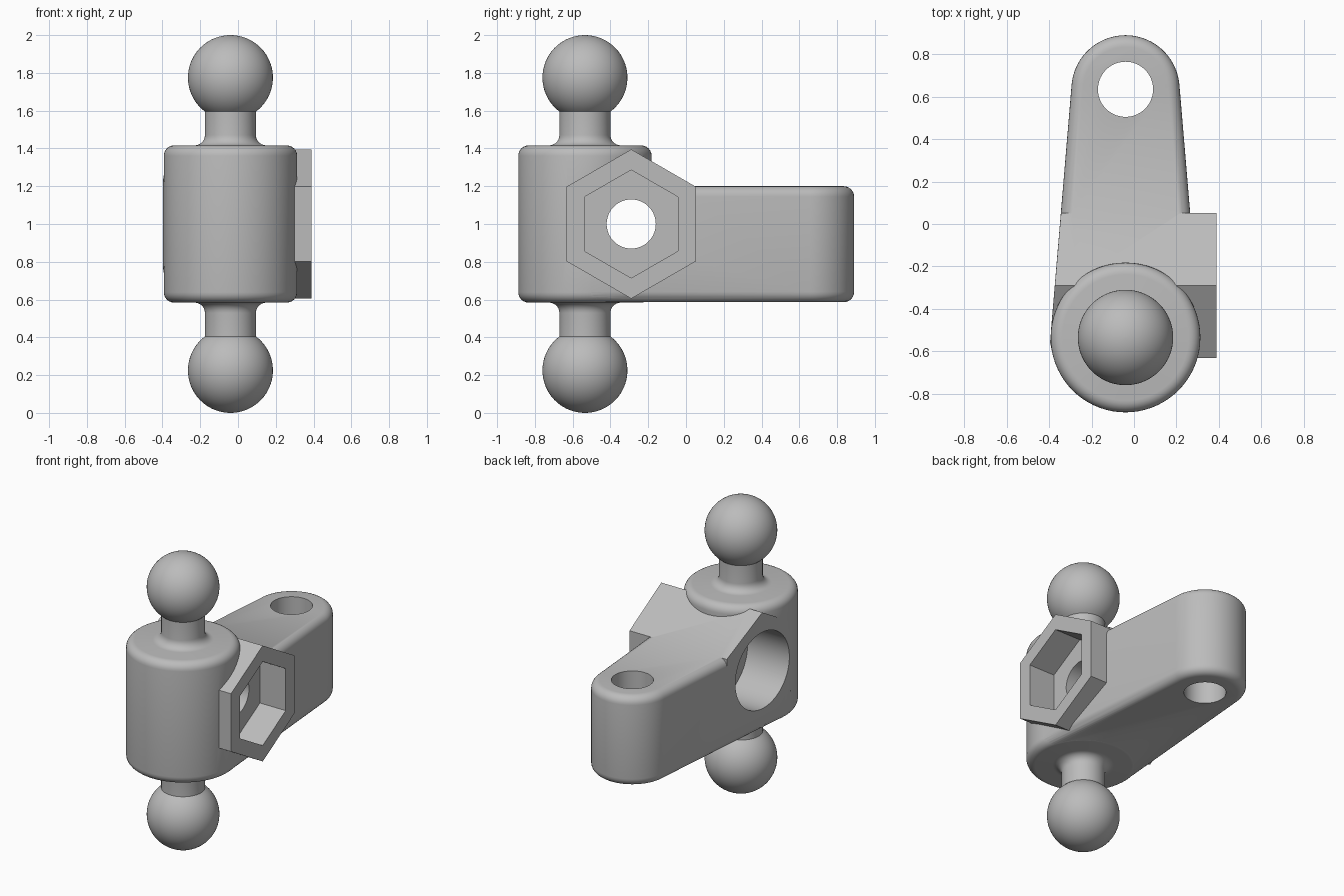
import bpy, bmesh, math
from mathutils import Vector

if "Cube" in bpy.data.objects:
    bpy.data.objects.remove(bpy.data.objects["Cube"])

SEG = 72
X0, Y_PIN, Y_END = -0.04, -0.535, 0.635      # spindle and pivot axes
R_BODY, R_END = 0.353, 0.255
HALF = 0.416                                 # half height of the body
ROUND = 0.055
HEX_Y = -0.29

grey = bpy.data.materials.new("plain_grey")
grey.use_nodes = True
colour = (0.5, 0.5, 0.5, 1)
grey.diffuse_color = colour
grey.node_tree.nodes["Principled BSDF"].inputs["Base Color"].default_value = colour


def finish(name, bm):
    bmesh.ops.recalc_face_normals(bm, faces=bm.faces)
    mesh = bpy.data.meshes.new(name)
    bm.to_mesh(mesh)
    bm.free()
    mesh.materials.append(grey)
    ob = bpy.data.objects.new(name, mesh)
    bpy.context.collection.objects.link(ob)
    return ob


def loft(name, rings):
    """Skin a stack of equal-length closed rings and cap both ends."""
    bm = bmesh.new()
    loops = [[bm.verts.new(p) for p in ring] for ring in rings]
    n = len(loops[0])
    for a, b in zip(loops, loops[1:]):
        for i in range(n):
            j = (i + 1) % n
            bm.faces.new((a[i], a[j], b[j], b[i]))
    bm.faces.new(loops[0])
    bm.faces.new(loops[-1])
    return finish(name, bm)


def circle(r, cx, cy, z):
    return [(cx + r * math.cos(t), cy + r * math.sin(t), z)
            for t in (2 * math.pi * i / SEG for i in range(SEG))]


def x_prism(name, r, x1, x2, sides):
    """Prism along x about the bolt axis, with a corner pointing up."""
    return loft(name, [[(x, HEX_Y + r * math.sin(t), 1 + r * math.cos(t))
                        for t in (2 * math.pi * i / sides for i in range(sides))]
                       for x in (x1, x2)])


def arc(cr, cz, r, start, end, steps):
    return [(cr + r * math.cos(t), cz + r * math.sin(t))
            for t in (math.radians(start + (end - start) * i / steps) for i in range(steps + 1))]


def combine(target, other, operation):
    mod = target.modifiers.new(operation.lower(), 'BOOLEAN')
    mod.operation, mod.solver, mod.object = operation, 'EXACT', other
    bpy.ops.object.select_all(action='DESELECT')
    bpy.context.view_layer.objects.active = target
    target.select_set(True)
    bpy.ops.object.modifier_apply(modifier=mod.name)
    bpy.data.objects.remove(other)


# Spindle: round body, filleted necks and a ball at each end
neck, ball = 0.135, 0.225
upper = arc(R_BODY - ROUND, HALF - ROUND, ROUND, 0, 90, 6)
upper += arc(neck + ROUND, HALF + ROUND, ROUND, 270, 180, 6)
upper += arc(0, 1 - ball, ball, -math.degrees(math.acos(neck / ball)), 89, 28)
profile = [(r, -z) for r, z in reversed(upper)] + upper
spindle = loft("ball_spindle_arm", [circle(r, X0, Y_PIN, 1 + z) for r, z in profile])

# Tapered arm: straight sides tangent to the body, round far end, rounded rims
tilt = math.asin((R_BODY - R_END) / (Y_END - Y_PIN))


def arm_ring(inset, z):
    far = [(X0 + (R_END - inset) * math.cos(t), Y_END + (R_END - inset) * math.sin(t), z)
           for t in (tilt + (math.pi - 2 * tilt) * i / 36 for i in range(37))]
    near = [(X0 + (R_BODY - inset) * math.cos(t), Y_PIN + (R_BODY - inset) * math.sin(t), z)
            for t in (math.pi - tilt, tilt)]
    return far + near


low, high = 1 - HALF + 0.002, 1.2
edge = arc(-ROUND, -ROUND, ROUND, 0, 90, 6)
arm = loft("tapered_arm", [arm_ring(-d, low - e) for d, e in reversed(edge)]
           + [arm_ring(-d, high + e) for d, e in edge])

# Hexagonal boss, trimmed flush with the arm's right side
boss = x_prism("hex_boss", 0.395, -0.6, 0.39, 6)
bm = bmesh.new()
bm.from_mesh(boss.data)
for angle in (math.pi - tilt, math.pi + 2.6 * tilt):
    normal = Vector((math.cos(angle), math.sin(angle), 0))
    point = Vector((X0, Y_PIN, 1)) + normal * (R_BODY - 0.0005)
    cut = bmesh.ops.bisect_plane(bm, geom=bm.verts[:] + bm.edges[:] + bm.faces[:],
                                 plane_co=point, plane_no=normal, clear_outer=True)
    rim = [g for g in cut["geom_cut"] if isinstance(g, bmesh.types.BMEdge)]
    bmesh.ops.contextual_create(bm, geom=rim)
bmesh.ops.recalc_face_normals(bm, faces=bm.faces)
bm.to_mesh(boss.data)
bm.free()

combine(spindle, arm, 'UNION')
combine(spindle, boss, 'UNION')

# Bolt hole, round counterbore, nut pocket and pivot hole
cutters = [
    x_prism("counterbore", 0.26, -0.8, -0.08, SEG),
    x_prism("nut_pocket", 0.286, 0.195, 0.8, 6),
    x_prism("bolt_hole", 0.13, -0.7, 0.7, SEG),
    loft("pivot_hole", [circle(0.13, X0, Y_END, z) for z in (0.3, 1.5)]),
]
for cutter in cutters:
    cutter.hide_render = True
    combine(spindle, cutter, 'DIFFERENCE')

bpy.ops.object.shade_smooth_by_angle(angle=math.radians(30))
